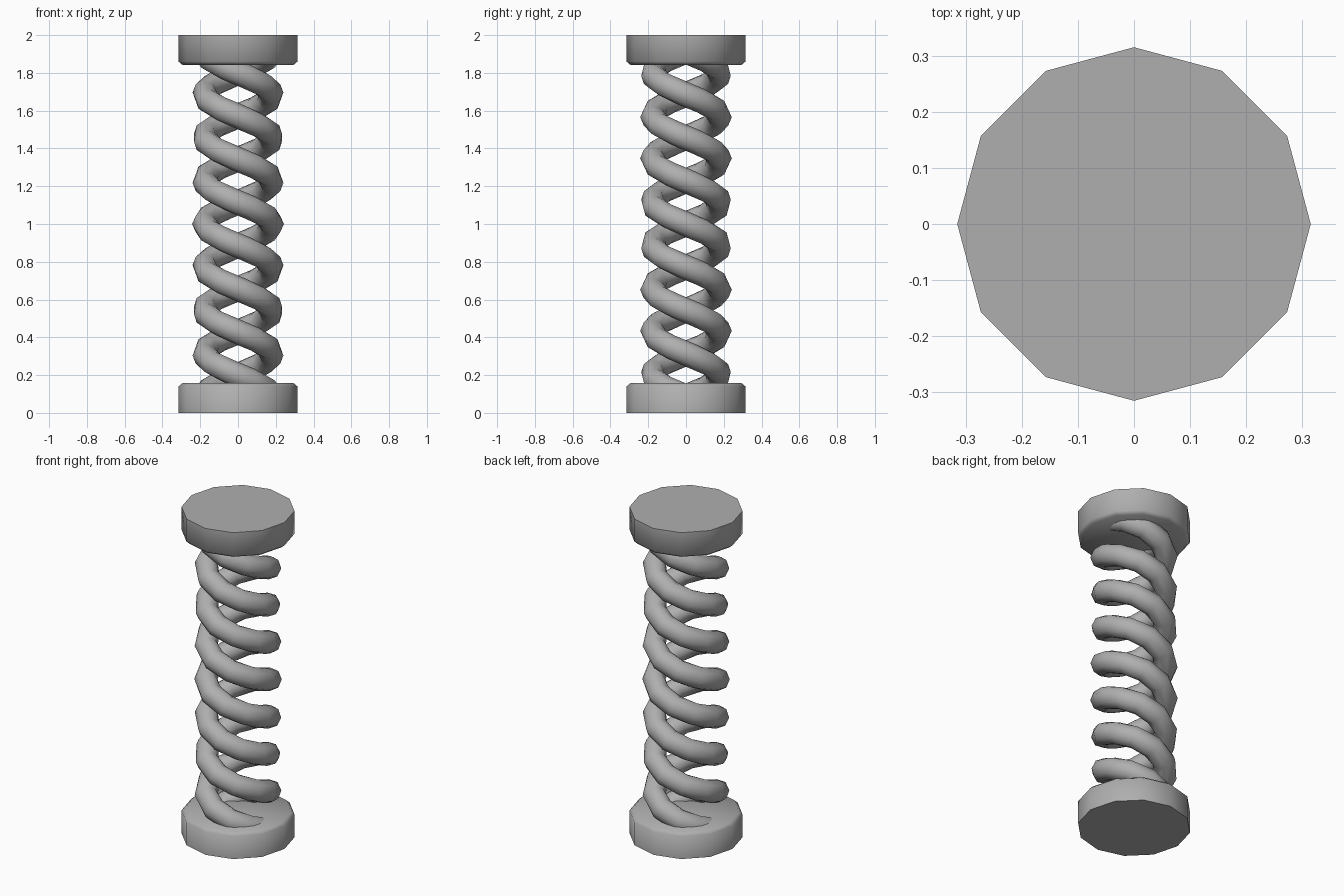
import bpy, bmesh
from math import sin, cos, pi, tau, radians
from mathutils import Vector

if "Cube" in bpy.data.objects:
    bpy.data.objects.remove(bpy.data.objects["Cube"])

R, TUBE, PITCH = 0.178, 0.065, 0.457   # coil radius, wire radius, rise per turn
STEPS, SIDES = 10.5, 8                 # rings per turn, sides of the wire
HALF = 21                              # rings each side of the middle

grey = bpy.data.materials.new("dark_grey")
grey.diffuse_color = (0.43, 0.43, 0.43, 1)
grey.use_nodes = True
grey.node_tree.nodes["Principled BSDF"].inputs["Base Color"].default_value = grey.diffuse_color


def finish(bm, name, angle):
    bmesh.ops.recalc_face_normals(bm, faces=bm.faces[:])
    me = bpy.data.meshes.new(name)
    bm.to_mesh(me)
    bm.free()
    me.materials.append(grey)
    ob = bpy.data.objects.new(name, me)
    bpy.context.collection.objects.link(ob)
    bpy.ops.object.select_all(action='DESELECT')
    ob.select_set(True)
    bpy.context.view_layer.objects.active = ob
    bpy.ops.object.shade_smooth_by_angle(angle=radians(angle))
    return ob


def loft(bm, rings):
    rings = [[bm.verts.new(p) for p in ring] for ring in rings]
    n = len(rings[0])
    for a, b in zip(rings, rings[1:]):
        for i in range(n):
            j = (i + 1) % n
            bm.faces.new((a[i], a[j], b[j], b[i]))
    bm.faces.new(rings[0][::-1])
    bm.faces.new(rings[-1])


def coil(name, phase):
    rings = []
    for k in range(-HALF, HALF + 1):
        t = k / STEPS
        a = phase - tau * t
        out = Vector((cos(a), sin(a), 0))
        tangent = Vector((sin(a) * tau * R, -cos(a) * tau * R, PITCH)).normalized()
        side = tangent.cross(out)
        centre = out * R + Vector((0, 0, 1 + PITCH * t))
        rings.append([centre + TUBE * (out * cos(tau * s / SIDES) + side * sin(tau * s / SIDES))
                      for s in range(SIDES)])
    bm = bmesh.new()
    loft(bm, rings)
    finish(bm, name, 60)


def cap(name, profile):
    bm = bmesh.new()
    loft(bm, [[(r * cos(tau * i / 12), r * sin(tau * i / 12), z) for i in range(12)]
              for r, z in profile])
    finish(bm, name, 50)


# Two intertwined spring wires, ends buried in the caps
coil("spring_wire_a", 0)
coil("spring_wire_b", pi)

# Twelve-sided end caps, chamfered on the inner rim
rim = [(0.315, 0), (0.315, 0.14), (0.295, 0.157)]
cap("bottom_cap", rim)
cap("top_cap", [(r, 2 - z) for r, z in rim])
